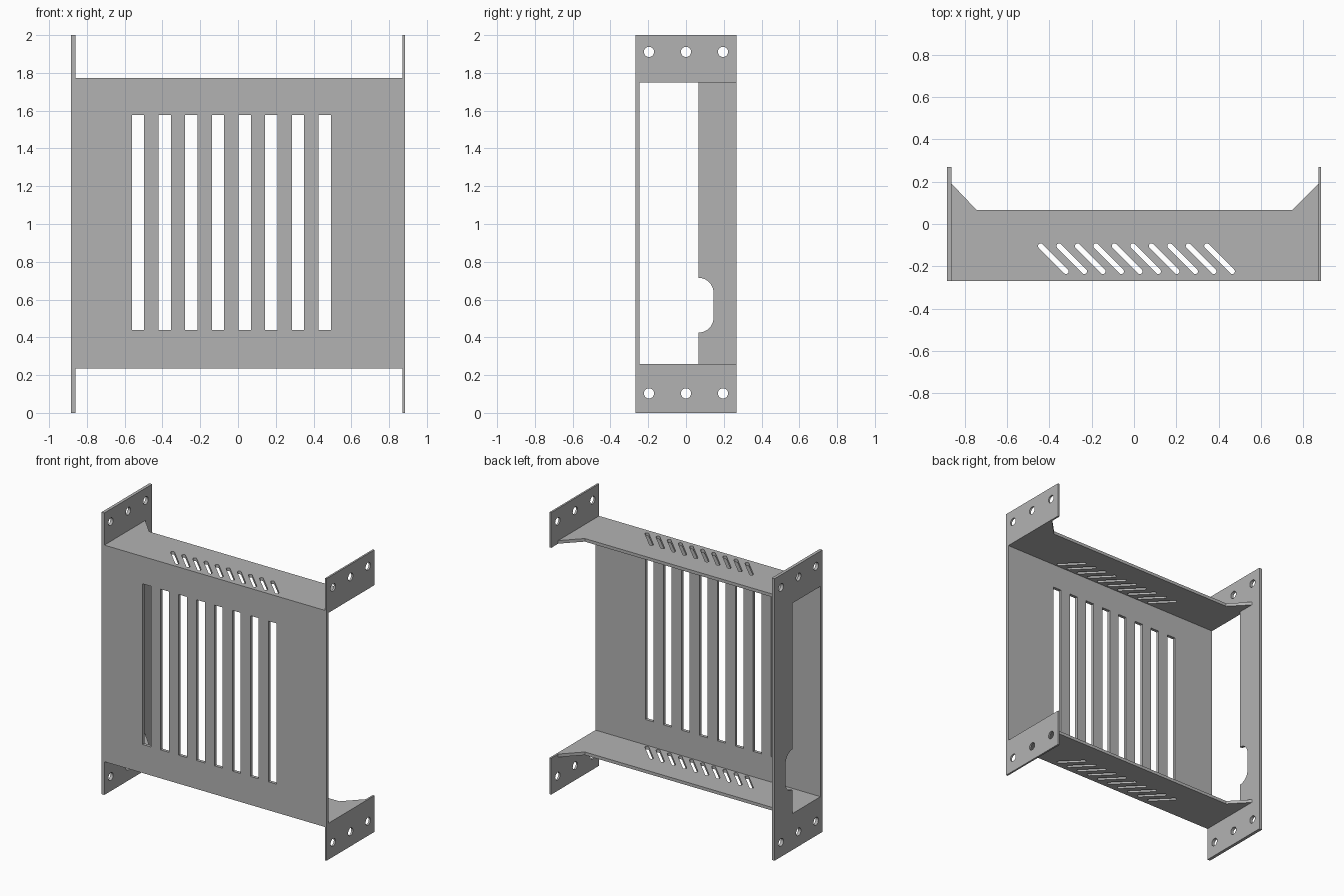
import bpy, bmesh
from math import pi, cos, sin
from mathutils import Vector

if "Cube" in bpy.data.objects:
    bpy.data.objects.remove(bpy.data.objects["Cube"], do_unlink=True)

GREY = (0.45, 0.45, 0.45, 1.0)
steel = bpy.data.materials.new("plain grey")
steel.use_nodes = True
steel.diffuse_color = GREY
steel.node_tree.nodes["Principled BSDF"].inputs["Base Color"].default_value = GREY

# Main dimensions
X, Y, TOP = 0.883, 0.268, 2.0
T = 0.022                     # sheet thickness
T_TAB = 0.013                 # thinner tabs on the open side
Z0, Z1 = 0.236, 1.772         # outer faces of the shelves
X_LO, X_HI = -X + T, X - T_TAB
STRIP_Y = 0.066               # inner edge of the shelves and the side strip


def rect(u0, u1, v0, v1):
    return [(u0, v0), (u1, v0), (u1, v1), (u0, v1)]


def arc(cu, cv, r, a0, a1, n):
    return [(cu + r * cos(a0 + (a1 - a0) * i / n),
             cv + r * sin(a0 + (a1 - a0) * i / n)) for i in range(n + 1)]


def circle(u, v, r, n=24):
    return arc(u, v, r, 0, 2 * pi, n)[:-1]


def diagonal_slot(u, v, half, r):
    """Round-ended slot running from upper left to lower right."""
    return (arc(u - half, v + half, r, pi / 4, 5 * pi / 4, 8) +
            arc(u + half, v - half, r, 5 * pi / 4, 9 * pi / 4, 8))


def sheet(name, loops, place, thickness):
    """Flat sheet from an outline and its holes, thickened about its mid-plane."""
    bm = bmesh.new()
    edges = []
    for loop in loops:
        vs = [bm.verts.new(place(u, v)) for u, v in loop]
        edges += [bm.edges.new((a, b)) for a, b in zip(vs, vs[1:] + vs[:1])]
    bmesh.ops.triangle_fill(bm, edges=edges, use_beauty=True)
    bmesh.ops.recalc_face_normals(bm, faces=bm.faces[:])
    mesh = bpy.data.meshes.new(name)
    bm.to_mesh(mesh)
    bm.free()
    mesh.materials.append(steel)
    obj = bpy.data.objects.new(name, mesh)
    bpy.context.collection.objects.link(obj)
    solid = obj.modifiers.new("thickness", 'SOLIDIFY')
    solid.thickness = thickness
    solid.offset = 0
    return obj


# Front panel with vertical slots, reaching the outer edge between the tabs
outline = [(X_LO, Z0), (X_HI, Z0), (X_HI, Z0 + T), (X, Z0 + T),
           (X, Z1 - T), (X_HI, Z1 - T), (X_HI, Z1), (X_LO, Z1)]
slots = []
for i in range(8):
    cx = -0.529 + 0.1411 * i
    slots.append(rect(cx - 0.0325, cx + 0.0325, 0.438, 1.578))
sheet("front_panel", [outline] + slots,
      lambda u, v: Vector((u, -Y + T / 2, v)), T)

# Shelves with corner gussets and diagonal vents
shelf = [(X_LO, -Y + T), (X_HI, -Y + T), (X_HI, 0.19), (0.748, STRIP_Y),
         (-0.743, STRIP_Y), (X_LO, 0.19)]
vents = [diagonal_slot(-0.381 + 0.0872 * i, -0.164, 0.06, 0.0125)
         for i in range(10)]
for name, z in (("bottom_shelf", Z0 + T / 2), ("top_shelf", Z1 - T / 2)):
    sheet(name, [shelf] + vents, lambda u, v, z=z: Vector((u, v, z)), T)

# Mounting holes shared by both sides
LOW, HIGH = 0.103, 1.911


def bolt_holes(z):
    return [circle(y, z, 0.027) for y in (-0.196, 0, 0.196)]


# Full-height right side: window with a rounded notch cut into the rear strip
R = 0.08
window = ([(-Y + T, Z0 + T), (STRIP_Y, Z0 + T)] +
          arc(STRIP_Y, 0.425 + R, R, -pi / 2, 0, 10) +
          arc(STRIP_Y, 0.715 - R, R, 0, pi / 2, 10) +
          [(STRIP_Y, Z1 - T), (-Y + T, Z1 - T)])
sheet("right_side_plate",
      [rect(-Y, Y, 0, TOP), window] + bolt_holes(LOW) + bolt_holes(HIGH),
      lambda u, v: Vector((-X + T / 2, u, v)), T)

# Separate mounting tabs on the open left side
for name, z0, z1, hole_z in (("left_bottom_tab", 0, Z0 + T, LOW),
                             ("left_top_tab", Z1 - T, TOP, HIGH)):
    sheet(name, [rect(-Y, Y, z0, z1)] + bolt_holes(hole_z),
          lambda u, v: Vector((X - T_TAB / 2, u, v)), T_TAB)
